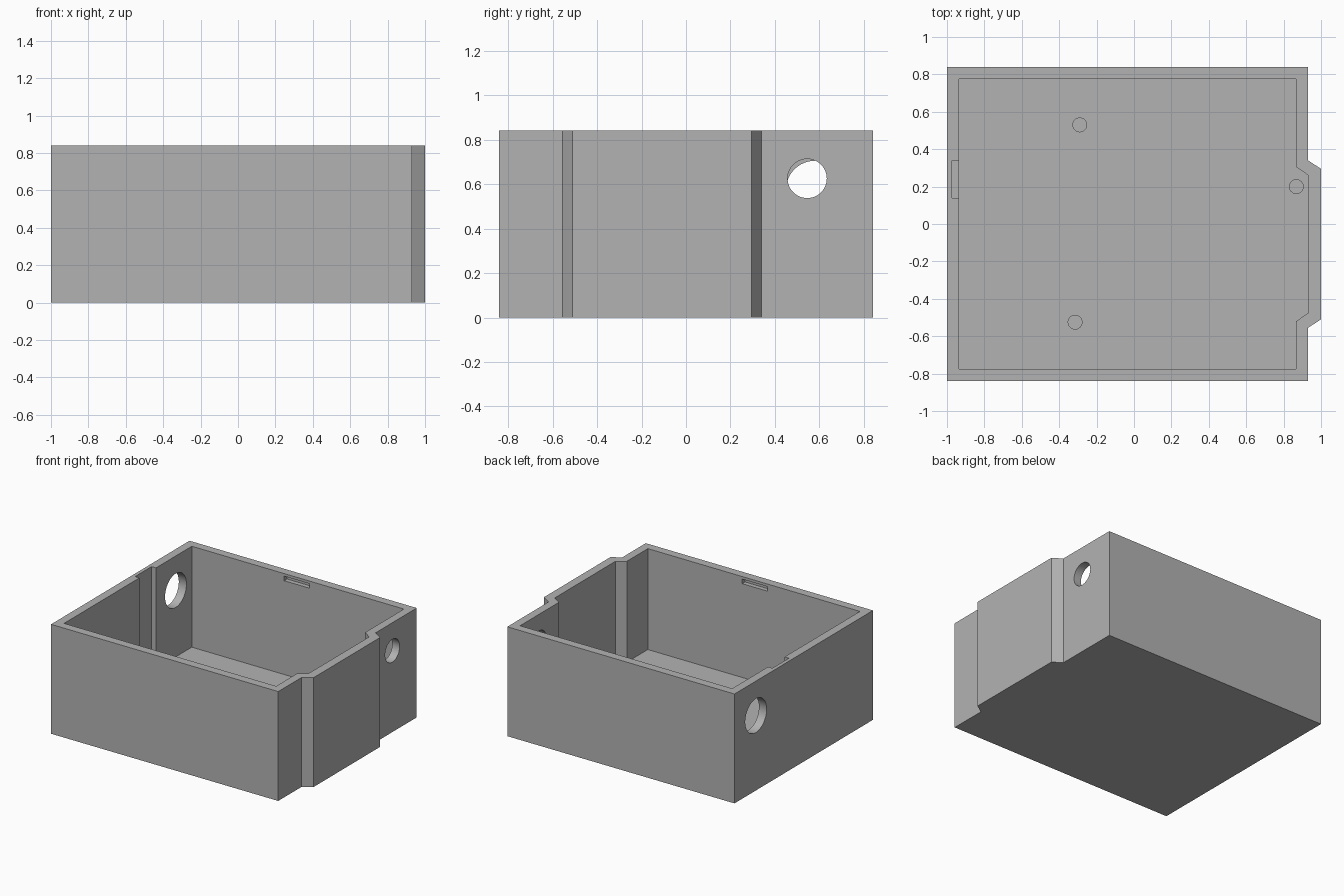
import bpy, bmesh, math
from mathutils import Matrix, Vector

if "Cube" in bpy.data.objects:
    bpy.data.objects.remove(bpy.data.objects["Cube"], do_unlink=True)

H, FLOOR, WALL = 0.84, 0.065, 0.065

grey = bpy.data.materials.new("plain grey")
grey.use_nodes = True
colour = (0.45, 0.45, 0.45, 1)
grey.diffuse_color = colour
grey.node_tree.nodes["Principled BSDF"].inputs["Base Color"].default_value = colour


def finish(bm, name):
    bmesh.ops.recalc_face_normals(bm, faces=bm.faces)
    mesh = bpy.data.meshes.new(name)
    bm.to_mesh(mesh)
    bm.free()
    mesh.materials.append(grey)
    ob = bpy.data.objects.new(name, mesh)
    bpy.context.collection.objects.link(ob)
    return ob


def prism(name, outline, z0, z1):
    bm = bmesh.new()
    face = bm.faces.new([bm.verts.new((x, y, z0)) for x, y in outline])
    top = bmesh.ops.extrude_face_region(bm, geom=[face])["geom"]
    verts = [v for v in top if isinstance(v, bmesh.types.BMVert)]
    bmesh.ops.translate(bm, verts=verts, vec=(0, 0, z1 - z0))
    return finish(bm, name)


def block(name, lo, hi):
    return prism(name, [(lo[0], lo[1]), (hi[0], lo[1]), (hi[0], hi[1]), (lo[0], hi[1])], lo[2], hi[2])


def cylinder(name, centre, radius, depth, axis="Z"):
    bm = bmesh.new()
    turn = Matrix.Rotation(math.pi / 2, 4, "Y") if axis == "X" else Matrix()
    bmesh.ops.create_cone(bm, cap_ends=True, segments=48, radius1=radius, radius2=radius,
                          depth=depth, matrix=Matrix.Translation(Vector(centre)) @ turn)
    return finish(bm, name)


def outline(left, right, bump, side, base, tip):
    # rectangle with a chamfered bulge on its right side
    return [(left, -side), (right, -side), (right, base[0]), (bump, tip[0]),
            (bump, tip[1]), (right, base[1]), (right, side), (left, side)]


# Outer body and the hollow inside it
box = prism("enclosure_box", outline(-1, 0.93, 1, 0.84, (-0.555, 0.34), (-0.51, 0.295)), 0, H)
cutters = [prism("cavity", outline(-1 + WALL, 0.867, 0.932, 0.84 - WALL, (-0.52, 0.305),
                                   (-0.475, 0.26)), FLOOR, H + 0.1)]

# Cable holes through the side walls
cutters.append(cylinder("left_hole", (-0.97, 0.58, 0.575), 0.13, 0.2, "X"))
cutters.append(cylinder("right_hole", (0.9, 0.545, 0.625), 0.088, 0.2, "X"))

# Open groove inside the left wall
cutters.append(block("groove", (-0.972, 0.14, 0.1), (-0.9, 0.34, H + 0.05)))

# Snap slots inside the front and back walls
for s in (-1, 1):
    y0, y1 = sorted((s * 0.75, s * 0.81))
    cutters.append(block("slot", (-0.15, y0, 0.785), (0.065, y1, 0.82)))

# Shallow round sockets in the floor
for x, y in ((-0.29, 0.53), (-0.315, -0.525), (0.868, 0.2)):
    cutters.append(cylinder("socket", (x, y, FLOOR), 0.037, 0.06))

# Cut everything out of the body
for c in cutters:
    mod = box.modifiers.new(c.name, "BOOLEAN")
    mod.operation, mod.solver, mod.object = "DIFFERENCE", "EXACT", c
bpy.context.view_layer.objects.active = box
box.select_set(True)
for mod in list(box.modifiers):
    bpy.ops.object.modifier_apply(modifier=mod.name)
for c in cutters:
    bpy.data.objects.remove(c, do_unlink=True)
bpy.ops.object.shade_smooth_by_angle(angle=math.radians(30))
